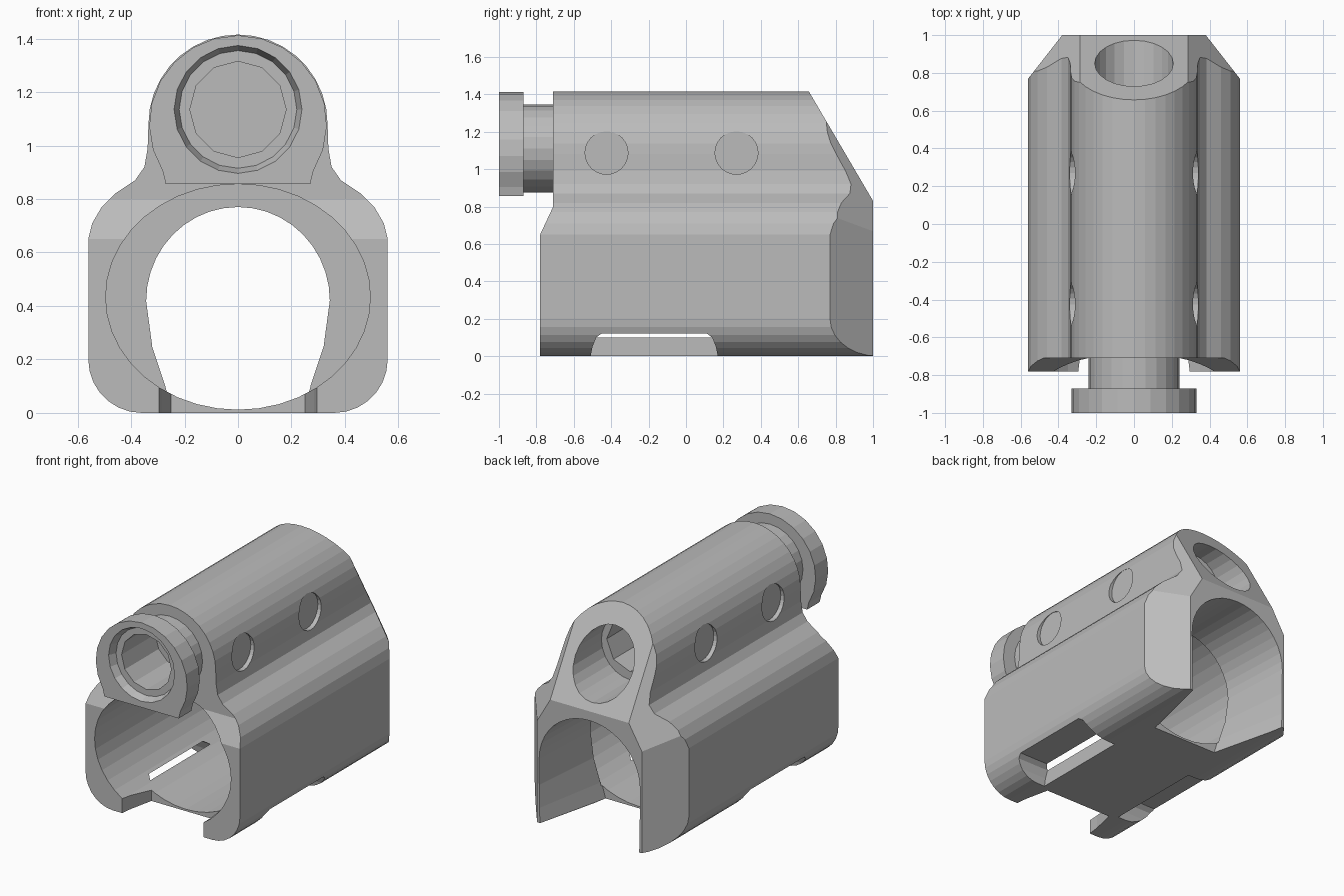
import bpy, bmesh, math
from mathutils import Vector

cube = bpy.data.objects.get("Cube")
if cube:
    bpy.data.objects.remove(cube, do_unlink=True)

grey = bpy.data.materials.new("plain grey")
grey.use_nodes = True
COLOUR = (0.5, 0.5, 0.5, 1)
grey.diffuse_color = COLOUR
grey.node_tree.nodes["Principled BSDF"].inputs["Base Color"].default_value = COLOUR


def loft(name, first, last):
    """Solid between two matching rings of 3D points."""
    bm = bmesh.new()
    a = [bm.verts.new(p) for p in first]
    b = [bm.verts.new(p) for p in last]
    bm.faces.new(a)
    bm.faces.new(b)
    for i in range(len(a)):
        j = (i + 1) % len(a)
        bm.faces.new((a[i], a[j], b[j], b[i]))
    bmesh.ops.recalc_face_normals(bm, faces=bm.faces)
    mesh = bpy.data.meshes.new(name)
    bm.to_mesh(mesh)
    bm.free()
    mesh.materials.append(grey)
    obj = bpy.data.objects.new(name, mesh)
    bpy.context.collection.objects.link(obj)
    return obj


def along_y(name, profile, y0, y1, end=None):
    return loft(name, [(x, y0, z) for x, z in profile],
                [(x, y1, z) for x, z in end or profile])


def along_x(name, profile, x0, x1):
    return loft(name, [(x0, y, z) for y, z in profile], [(x1, y, z) for y, z in profile])


def along_z(name, profile, z0, z1):
    return loft(name, [(x, y, z0) for x, y in profile], [(x, y, z1) for x, y in profile])


def arc(cx, cz, rx, rz, start, stop, n):
    angles = [math.radians(start + (stop - start) * i / n) for i in range(n + 1)]
    return [(cx + rx * math.cos(t), cz + rz * math.sin(t)) for t in angles]


def ring(cz, rx, rz, n, cx=0):
    return arc(cx, cz, rx, rz, 0, 360, n)[:-1]


def mirrored(half):
    return half + [(-x, z) for x, z in reversed(half) if abs(x) > 1e-5]


def boolean(obj, tool, operation="DIFFERENCE"):
    mod = obj.modifiers.new("cut", "BOOLEAN")
    mod.operation, mod.solver, mod.object = operation, "EXACT", tool
    bpy.context.view_layer.objects.active = obj
    bpy.ops.object.modifier_apply(modifier=mod.name)
    bpy.data.objects.remove(tool, do_unlink=True)


def slice_off(obj, point, normal):
    bm = bmesh.new()
    bm.from_mesh(obj.data)
    geom = bm.verts[:] + bm.edges[:] + bm.faces[:]
    bmesh.ops.bisect_plane(bm, geom=geom, plane_co=Vector(point),
                           plane_no=Vector(normal), clear_outer=True)
    bmesh.ops.holes_fill(bm, edges=[e for e in bm.edges if e.is_boundary], sides=0)
    bmesh.ops.recalc_face_normals(bm, faces=bm.faces)
    bm.to_mesh(obj.data)
    bm.free()


# Housing: square lower body with a round tube on top
half = arc(0.36, 0.2, 0.2, 0.2, -90, 0, 7)
half += [(0.56, 0.65), (0.545, 0.71), (0.51, 0.77), (0.46, 0.82), (0.385, 0.87),
         (0.35, 0.92), (0.338, 0.99)]
half += arc(0, 1.08, 0.335, 0.335, 0, 90, 9)
housing = along_y("housing", mirrored(half), -0.78, 1)

# Sloped and chamfered rear end
slice_off(housing, (0, 0.66, 1.41), (0, 0.58, 0.34))
for s in (1, -1):
    slice_off(housing, (s * 0.38, 1, 0), (s * 0.23, 0.18, 0))
    slice_off(housing, (s * 0.285, 0.66, 1.41), (s, 1, 0.586))

# Stepped back upper front
boolean(housing, along_x("front_step", [(-0.808, 0.59), (-0.71, 0.8), (-0.71, 1.6),
                                        (-0.9, 1.6), (-0.9, 0.59)], -1, 1))

# Large bore, then the narrower rear opening that is open below
boolean(housing, along_y("bore", ring(0.434, 0.495, 0.422, 40), -1, 0.5))
inner = mirrored([(0.235, -0.02), (0.27, 0.1), (0.32, 0.25)] + arc(0, 0.42, 0.343, 0.35, 0, 90, 10))
outer = mirrored([(0.36, -0.02), (0.363, 0.1), (0.365, 0.25)] + arc(0, 0.42, 0.366, 0.35, 0, 90, 10))
boolean(housing, along_y("rear_opening", inner, 0.49, 1.001, outer))

# Notch in the floor at the front
boolean(housing, along_z("front_notch", mirrored([(0.31, -0.9), (0.285, -0.7), (0.25, -0.54)]),
                         -0.1, 0.11))

# Lower corner windows and shallow round recesses on both sides
for s in (1, -1):
    window = [(-0.52, -0.05), (-0.5, 0.05), (-0.48, 0.1), (-0.45, 0.122),
              (0.11, 0.122), (0.14, 0.1), (0.16, 0.05), (0.18, -0.05)]
    boolean(housing, along_x("window", window, s * 0.3, s * 0.7))
    for y in (-0.425, 0.27):
        boolean(housing, along_x("recess", ring(1.087, 0.115, 0.115, 24, y), s * 0.31, s * 0.5))

# Rear socket in the tube
boolean(housing, along_y("socket", ring(1.085, 0.208, 0.208, 24), 0.58, 1.2))
boolean(housing, along_y("socket_end", ring(1.1, 0.17, 0.17, 8), 0.25, 0.6))

# Front cap: neck and flat-bottomed flange
cap = along_y("front_cap", arc(0, 1.08, 0.332, 0.332, -32, 212, 16) + [(-0.27, 0.856), (0.27, 0.856)],
              -1, -0.87)
boolean(cap, along_y("neck", ring(1.11, 0.24, 0.235, 24), -0.9, -0.7), "UNION")

# Countersunk hole running through the cap into the tube
boolean(cap, along_y("countersink", ring(1.135, 0.243, 0.243, 20), -1.01, -0.95,
                     ring(1.135, 0.22, 0.22, 20)))
for part in (cap, housing):
    boolean(part, along_y("hole", ring(1.135, 0.18, 0.18, 12), -1.1, -0.6))
